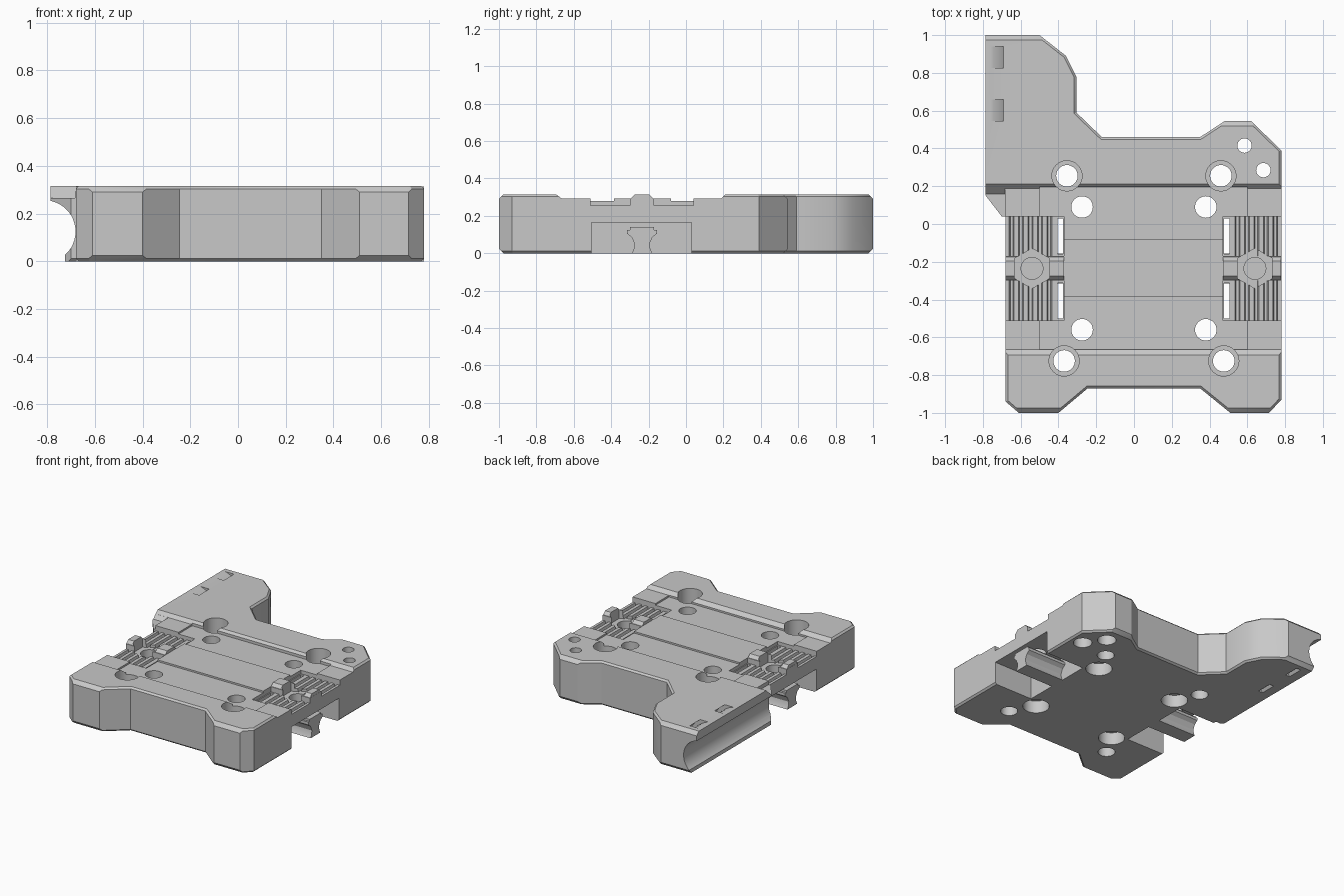
import bpy, bmesh, math

if "Cube" in bpy.data.objects:
    bpy.data.objects.remove(bpy.data.objects["Cube"])

CX = 0.05      # mirror line of the carriage
TOP = 0.315
MID = -0.235   # middle of the clamp area in y


def prism(name, pts, axis, a, b):
    """Extrude a 2D outline along an axis from a to b."""
    place = {"x": lambda p, t: (t, p[0], p[1]),
             "y": lambda p, t: (p[0], t, p[1]),
             "z": lambda p, t: (p[0], p[1], t)}[axis]
    bm = bmesh.new()
    low = [bm.verts.new(place(p, a)) for p in pts]
    high = [bm.verts.new(place(p, b)) for p in pts]
    bm.faces.new(low)
    bm.faces.new(high)
    n = len(pts)
    for i in range(n):
        j = (i + 1) % n
        bm.faces.new((low[i], low[j], high[j], high[i]))
    bmesh.ops.recalc_face_normals(bm, faces=bm.faces)
    mesh = bpy.data.meshes.new(name)
    bm.to_mesh(mesh)
    bm.free()
    ob = bpy.data.objects.new(name, mesh)
    bpy.context.scene.collection.objects.link(ob)
    return ob


def box(name, x, y, z):
    x0, x1 = sorted(x)
    return prism(name, [(x0, y[0]), (x1, y[0]), (x1, y[1]), (x0, y[1])], "z", *z)


def ring(cx, cy, r, n=32, start=0.0):
    return [(cx + r * math.cos(start + math.tau * i / n),
             cy + r * math.sin(start + math.tau * i / n)) for i in range(n)]


def combine(tool, operation="DIFFERENCE"):
    """Apply a boolean to the plate and remove the tool."""
    mod = plate.modifiers.new("shape", "BOOLEAN")
    mod.operation = operation
    mod.solver = "EXACT"
    mod.object = tool
    bpy.context.view_layer.objects.active = plate
    bpy.ops.object.modifier_apply(modifier=mod.name)
    bpy.data.objects.remove(tool)


# Main plate with side arm
outline = [(-0.68, -0.94), (-0.61, -1), (-0.4, -1), (-0.245, -0.87), (0.35, -0.87),
           (0.51, -1), (0.715, -1), (0.78, -0.93), (0.78, 0.39), (0.62, 0.545),
           (0.48, 0.545), (0.35, 0.46), (-0.17, 0.46), (-0.305, 0.59), (-0.305, 0.78),
           (-0.36, 0.89), (-0.5, 1), (-0.785, 1), (-0.785, 0.15), (-0.7, 0.04), (-0.68, 0.04)]
plate = prism("carriage_plate", outline, "z", 0, TOP)

# Chamfer the top and bottom rims, except beside the arm groove
bm = bmesh.new()
bm.from_mesh(plate.data)
rim = []
for e in bm.edges:
    p, q = e.verts[0].co, e.verts[1].co
    arm_side = p.x < -0.67 and q.x < -0.67 and max(p.y, q.y) > 0.1
    if abs(p.z - q.z) < 0.001 and not arm_side:
        rim.append(e)
bmesh.ops.bevel(bm, geom=rim, offset=0.012, segments=1, affect="EDGES", clamp_overlap=True)
bmesh.ops.recalc_face_normals(bm, faces=bm.faces)
bm.to_mesh(plate.data)
bm.free()

# Wider chamfers on the outermost front and back edges
for y, out, x0, x1 in ((-1, -1, -1, 1), (1, 1, -1, 1), (0.545, 1, 0.3, 1)):
    for z, up in ((0, -1), (TOP, 1)):
        wedge = [(y - out * 0.075, z + up * 0.05), (y + out * 0.05, z - up * 0.075),
                 (y + out * 0.05, z + up * 0.05)]
        combine(prism("edge_chamfer", wedge, "x", x0, x1))

# Round groove along the arm, open at the bottom
combine(prism("arm_groove", ring(-0.812, 0.125, 0.131, 48), "y", 0.03, 1.1))
combine(box("groove_relief", (-0.9, -0.725), (0, 1.1), (-0.1, 0.1)))

# Curved tie tunnels around the groove
for y0, y1 in ((0.545, 0.66), (0.825, 0.94)):
    angles = [math.radians(-70 + 7 * i) for i in range(23)]
    arc = [(-0.81 + r * math.cos(t), 0.125 + r * math.sin(t))
           for r, order in ((0.197, angles), (0.225, angles[::-1])) for t in order]
    combine(prism("tie_tunnel", arc, "y", y0, y1))

# Shallow channel across the top, with raised corner pads and middle band
combine(prism("channel", [(-0.733, 0.345), (-0.664, 0.292), (0.188, 0.292), (0.241, 0.345)],
              "x", -0.9, 0.9))
combine(prism("arm_step", [(0, 0.4), (0, 0.265), (0.16, 0.265), (0.25, 0.355), (0.25, 0.4)],
              "x", -0.9, -0.684))
for y in ((-0.665, -0.385), (-0.08, 0.195)):
    combine(box("channel_floor", (CX - 0.55, CX + 0.55), y, (0.28, 0.31)))

# Belt clamps on both sides
half = [(0.055, 0), (0.045, 0.02), (0.04, 0.05), (0.055, 0.085), (0.08, 0.105),
        (0.08, 0.125), (0.065, 0.125), (0.065, 0.14)]
post = [(MID + w, z) for w, z in half] + [(MID - w, z) for w, z in half[::-1]]
bar_half = [(0.065, 0.2), (0.065, 0.287), (0.04, TOP - 0.001)]
bar = [(MID + w, z) for w, z in bar_half] + [(MID - w, z) for w, z in bar_half[::-1]]
for s in (-1, 1):
    def side(d):
        return CX + s * d

    # Toothed belt beds and through slots
    teeth = [(0.8, 0.4), (0.42, 0.4), (0.42, 0.255)]
    for i in range(5):
        d = 0.485 + 0.05 * i
        teeth += [(d, 0.255), (d + 0.006, 0.232), (d + 0.02, 0.232), (d + 0.026, 0.255)]
    teeth.append((0.8, 0.255))
    combine(box("belt_pocket", (side(0.42), side(0.9)), (-0.505, 0.03), (-0.1, 0.165)))
    for y0, y1 in ((-0.51, -0.3), (-0.17, 0.04)):
        combine(prism("belt_bed", [(side(d), z) for d, z in teeth], "y", y0, y1))
        combine(box("belt_slot", (side(0.427), side(0.455)), (y0 + 0.01, y1 - 0.012),
                    (0.1, 0.4)))

    # Clamp bar, nut trap, screw hole and waisted post
    combine(prism("clamp_bar", bar, "x", *sorted((side(0.42), side(0.729)))), "UNION")
    combine(prism("nut_trap", ring(side(0.59), MID, 0.106, 6, math.pi / 2), "z", 0.235, 0.4))
    combine(prism("clamp_hole", ring(side(0.59), MID, 0.058), "z", 0.15, 0.3))
    combine(prism("belt_post", post, "x", *sorted((side(0.4), side(0.729)))), "UNION")

# Mounting holes counterbored from the top
for x, y in ((-0.355, 0.255), (0.46, 0.255), (-0.37, -0.725), (0.475, -0.725)):
    combine(prism("bolt_hole", ring(x, y, 0.057), "z", -0.1, 0.5))
    combine(prism("bolt_head", ring(x, y, 0.08), "z", 0.2, 0.5))

# Mounting holes counterbored from the bottom
for x in (-0.275, 0.38):
    for y in (0.09, -0.56):
        combine(prism("rail_hole", ring(x, y, 0.057), "z", -0.1, 0.5))
        combine(prism("rail_head", ring(x, y, 0.088), "z", -0.1, 0.09))

# Small corner holes, wider underneath
for x, y in ((0.585, 0.415), (0.685, 0.285)):
    combine(prism("corner_hole", ring(x, y, 0.038), "z", -0.1, 0.5))
    combine(prism("corner_head", ring(x, y, 0.062), "z", -0.1, 0.14))

# Single grey material and shading
grey = bpy.data.materials.new("light_grey")
grey.use_nodes = True
colour = (0.58, 0.58, 0.58, 1)
grey.diffuse_color = colour
grey.node_tree.nodes["Principled BSDF"].inputs["Base Color"].default_value = colour
plate.data.materials.clear()
plate.data.materials.append(grey)
for poly in plate.data.polygons:
    poly.material_index = 0
bpy.ops.object.select_all(action="DESELECT")
plate.select_set(True)
bpy.context.view_layer.objects.active = plate
bpy.ops.object.shade_smooth_by_angle(angle=math.radians(28))
